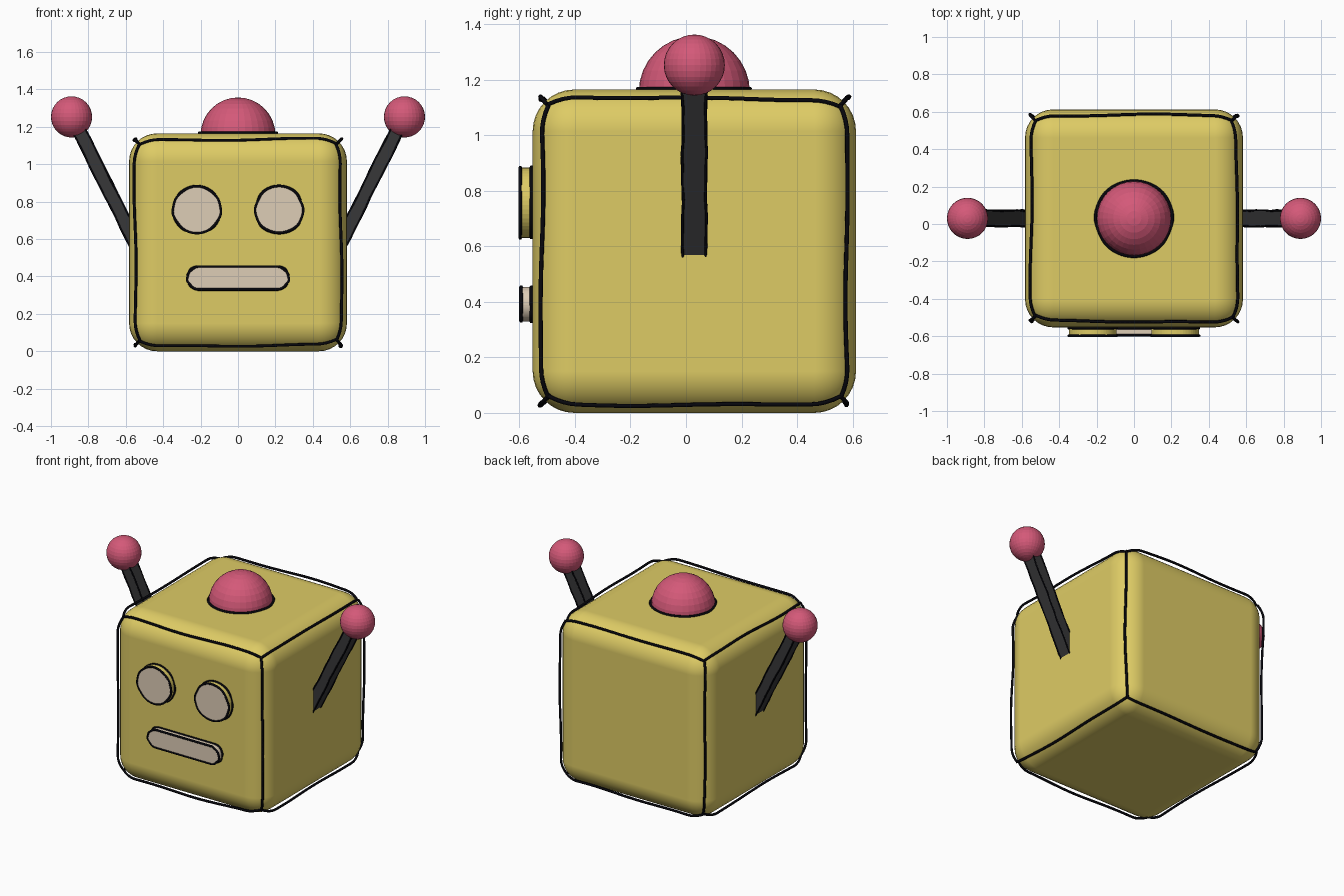
import bpy, bmesh, math, random
from mathutils import Vector, Matrix

if "Cube" in bpy.data.objects:
    bpy.data.objects.remove(bpy.data.objects["Cube"])

random.seed(4)
CY, H = 0.03, 0.5825          # body centre in y, half size of the cube body


def mat(name, rgb):
    m = bpy.data.materials.new(name)
    m.diffuse_color = (*rgb, 1)
    m.use_nodes = True
    m.node_tree.nodes["Principled BSDF"].inputs["Base Color"].default_value = m.diffuse_color
    return m


YELLOW = mat("mustard yellow", (0.73, 0.60, 0.13))
PINK = mat("rose pink", (0.66, 0.10, 0.19))
BEIGE = mat("warm beige", (0.73, 0.61, 0.47))
GREY = mat("charcoal grey", (0.038, 0.038, 0.040))
INK = mat("black ink", (0.002, 0.002, 0.004))


def add_mesh(name, bm, *mats):
    me = bpy.data.meshes.new(name)
    bm.normal_update()
    bm.to_mesh(me)
    bm.free()
    for m in mats:
        me.materials.append(m)
    ob = bpy.data.objects.new(name, me)
    bpy.context.collection.objects.link(ob)
    return ob


def ball(name, centre, r, cut=False):
    bm = bmesh.new()
    bmesh.ops.create_uvsphere(bm, u_segments=32, v_segments=16, radius=r)
    if cut:
        bmesh.ops.bisect_plane(bm, geom=bm.verts[:] + bm.edges[:] + bm.faces[:],
                               plane_co=(0, 0, -0.02), plane_no=(0, 0, 1), clear_inner=True)
    bmesh.ops.translate(bm, verts=bm.verts, vec=centre)
    return add_mesh(name, bm, PINK)


def ink(name, strokes, depth=0.008):
    """Round black pen strokes: list of (points, closed)."""
    cu = bpy.data.curves.new(name, 'CURVE')
    cu.dimensions = '3D'
    cu.bevel_depth, cu.bevel_resolution, cu.use_fill_caps = depth, 1, True
    for pts, closed in strokes:
        s = cu.splines.new('POLY')
        s.points.add(len(pts) - 1)
        for p, co in zip(s.points, pts):
            p.co = (*co, 1)
        s.use_cyclic_u = closed
    cu.materials.append(INK)
    ob = bpy.data.objects.new(name, cu)
    bpy.context.collection.objects.link(ob)


def wobble(amount):
    a, b = random.uniform(0, 6.28), random.uniform(0, 6.28)
    return lambda t: amount * (0.6 * math.sin(4 * t + a) + 0.4 * math.sin(9 * t + b))


# Rounded cube body
bm = bmesh.new()
bmesh.ops.create_cube(bm, size=2 * H)
bmesh.ops.translate(bm, verts=bm.verts, vec=(0, CY, H))
for f in bm.faces:
    f.smooth = True
body = add_mesh("body", bm, YELLOW)
bev = body.modifiers.new("round", 'BEVEL')
bev.width, bev.segments, bev.harden_normals = 0.15, 8, True

# Ink strokes along the twelve body edges, dipping in at the corners
strokes = []
for axis in range(3):
    for sa in (-1, 1):
        for sb in (-1, 1):
            wa, wb = wobble(0.007), wobble(0.007)
            pts = []
            for i in range(41):
                t = -0.525 + 1.05 * i / 40
                h = 0.551 - 0.026 * (max(0, abs(t) - 0.42) / 0.105) ** 2
                v = [0, 0, 0]
                v[axis] = t
                v[(axis + 1) % 3] = sa * (h + wa(t))
                v[(axis + 2) % 3] = sb * (h + wb(t))
                pts.append(Vector(v) + Vector((0, CY, H)))
            strokes.append((pts, False))
ink("body_edge_ink", strokes)


def ring(centre, r, flat=False, half=0.0, amount=0.004, n=48):
    """Outline of a circle or capsule; flat = lying in xy, else facing -y."""
    w, pts = wobble(amount), []
    for i in range(n):
        a = 2 * math.pi * (i + 0.5) / n
        rr = r + w(math.sin(a))
        x = rr * math.cos(a) + (half if math.cos(a) > 0 else -half)
        z = rr * math.sin(a)
        pts.append(Vector(centre) + (Vector((x, z, 0)) if flat else Vector((x, 0, z))))
    return pts


def plate(name, centre, r, half, y0, y1, front, side):
    """Raised face plate with a coloured front."""
    bm = bmesh.new()
    outline = ring((centre[0], y0, centre[1]), r, half=half, amount=0)
    f = bm.faces.new([bm.verts.new(p) for p in outline])
    ext = bmesh.ops.extrude_face_region(bm, geom=[f])
    bmesh.ops.translate(bm, vec=(0, y1 - y0, 0),
                        verts=[g for g in ext["geom"] if isinstance(g, bmesh.types.BMVert)])
    bmesh.ops.recalc_face_normals(bm, faces=bm.faces)
    for f in bm.faces:
        f.material_index = 0 if f.normal.y < -0.9 else 1
    add_mesh(name, bm, front, side)
    return [(ring((centre[0], y, centre[1]), r, half=half), True) for y in (y1 + 0.003, -0.557)]


# Eyes and mouth
face_ink = []
for side, x in (("left", -0.22), ("right", 0.22)):
    face_ink += plate(side + "_eye", (x, 0.757), 0.127, 0, -0.54, -0.600, BEIGE, YELLOW)
face_ink += plate("mouth", (0, 0.392), 0.062, 0.208, -0.54, -0.597, BEIGE, BEIGE)
ink("face_ink", face_ink, 0.007)

# Dome on top with its ink ring
ball("top_dome", (0, CY, 1.157), 0.2, cut=True)
ink("dome_ink", [(ring((0, CY, 1.168), 0.204, flat=True), True)])

# Raised arms with ball hands and ink edges
arm_ink = []
for name, s in (("left", -1), ("right", 1)):
    a, b = Vector((s * 0.54, CY, 0.56)), Vector((s * 0.875, CY, 1.23))
    d = (b - a).normalized()
    side, up = d.cross(Vector((0, 1, 0))), Vector((0, 1, 0))
    rot = Matrix((side, up, d)).transposed().to_4x4()
    bm = bmesh.new()
    bmesh.ops.create_cube(bm, size=1, matrix=Matrix.Translation((a + b) / 2) @ rot
                          @ Matrix.Diagonal((0.068, 0.084, (b - a).length, 1)))
    bmesh.ops.recalc_face_normals(bm, faces=bm.faces)
    add_mesh(name + "_arm", bm, GREY)
    for i in (-1, 1):
        for j in (-1, 1):
            w = wobble(0.003)
            arm_ink.append(([a.lerp(b, k / 12) + side * (i * (0.034 + w(k / 4)))
                             + up * (j * (0.042 + w(k / 3))) for k in range(13)], False))
    ball(name + "_hand", (s * 0.89, CY, 1.253), 0.11)
ink("arm_ink", arm_ink, 0.005)
